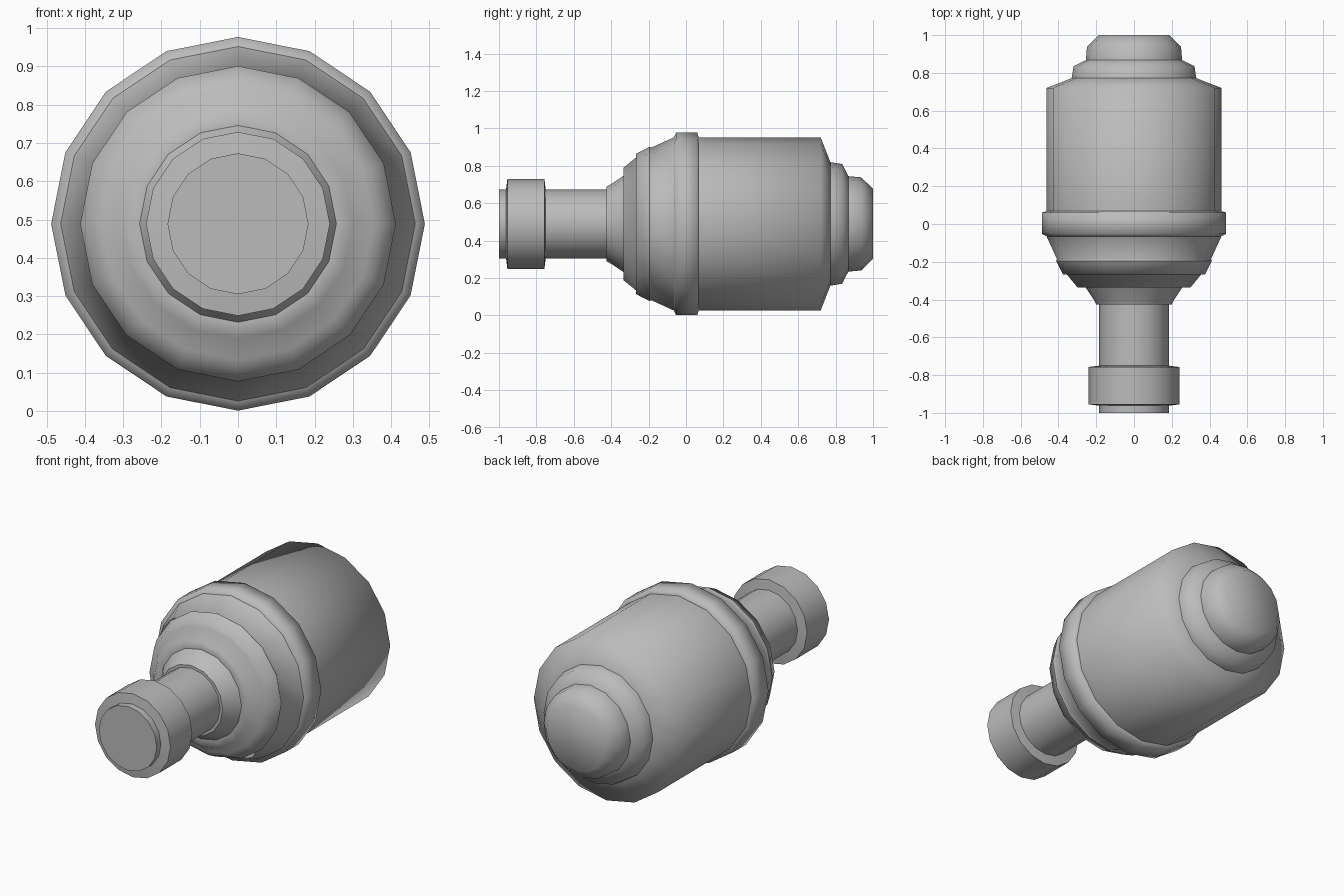
import bpy, bmesh, math
from mathutils import Vector

if "Cube" in bpy.data.objects:
    bpy.data.objects.remove(bpy.data.objects["Cube"], do_unlink=True)

SIDES = 16
AXIS_Z = 0.489

grey = bpy.data.materials.new("plain grey")
grey.use_nodes = True
colour = (0.5, 0.5, 0.5, 1)
grey.diffuse_color = colour
grey.node_tree.nodes["Principled BSDF"].inputs["Base Color"].default_value = colour


def lathe(name, profile, smooth_angle, cap_front=False, cap_back=False):
    """Turn (y, radius) points around the long axis."""
    bm = bmesh.new()
    rings = []
    for y, r in profile:
        turns = [2 * math.pi * i / SIDES for i in range(SIDES)]
        rings.append([bm.verts.new(Vector((r * math.sin(a), y, AXIS_Z + r * math.cos(a))))
                      for a in turns])
    for a, b in zip(rings, rings[1:]):
        for i in range(SIDES):
            j = (i + 1) % SIDES
            bm.faces.new((a[i], b[i], b[j], a[j]))
    if cap_front:
        bm.faces.new(rings[0])
    if cap_back:
        bm.faces.new(rings[-1][::-1])
    # Outward normals: the first side face must point away from the axis
    bm.normal_update()
    widest = max(bm.faces, key=lambda f: abs(f.normal.x) + abs(f.normal.z))
    centre = widest.calc_center_median() - Vector((0, 0, AXIS_Z))
    if widest.normal.x * centre.x + widest.normal.z * centre.z < 0:
        bmesh.ops.reverse_faces(bm, faces=bm.faces)
    mesh = bpy.data.meshes.new(name)
    bm.to_mesh(mesh)
    bm.free()
    mesh.materials.append(grey)
    obj = bpy.data.objects.new(name, mesh)
    bpy.context.collection.objects.link(obj)
    bpy.ops.object.select_all(action='DESELECT')
    obj.select_set(True)
    bpy.context.view_layer.objects.active = obj
    bpy.ops.object.shade_smooth_by_angle(angle=math.radians(smooth_angle))
    return obj


# Neck rod and its collar
lathe("neck", [(-1, 0.184), (-0.42, 0.184)], 40, cap_front=True)
lathe("collar", [(-0.962, 0.184), (-0.955, 0.24), (-0.757, 0.24), (-0.75, 0.184)], 40)

# Stepped nose widening towards the body
lathe("nose_tip", [(-0.425, 0.184), (-0.425, 0.2), (-0.4, 0.213), (-0.335, 0.257)], 40)
lathe("nose_step", [(-0.335, 0.257), (-0.335, 0.3), (-0.268, 0.355),
                    (-0.268, 0.375), (-0.195, 0.412)], 100)
lathe("nose_cone", [(-0.195, 0.412), (-0.185, 0.408), (-0.065, 0.463)], 60)

# Raised band around the shoulder
lathe("shoulder_band", [(-0.065, 0.463), (-0.053, 0.488), (0.06, 0.488), (0.068, 0.463)], 100)

# Barrel, end step and rounded end cap
lathe("barrel", [(0.068, 0.463), (0.72, 0.463), (0.772, 0.33)], 100)
lathe("end_step", [(0.772, 0.33), (0.835, 0.32), (0.868, 0.255)], 100)
lathe("end_cap", [(0.868, 0.255), (0.937, 0.249), (1, 0.187)], 100, cap_back=True)
